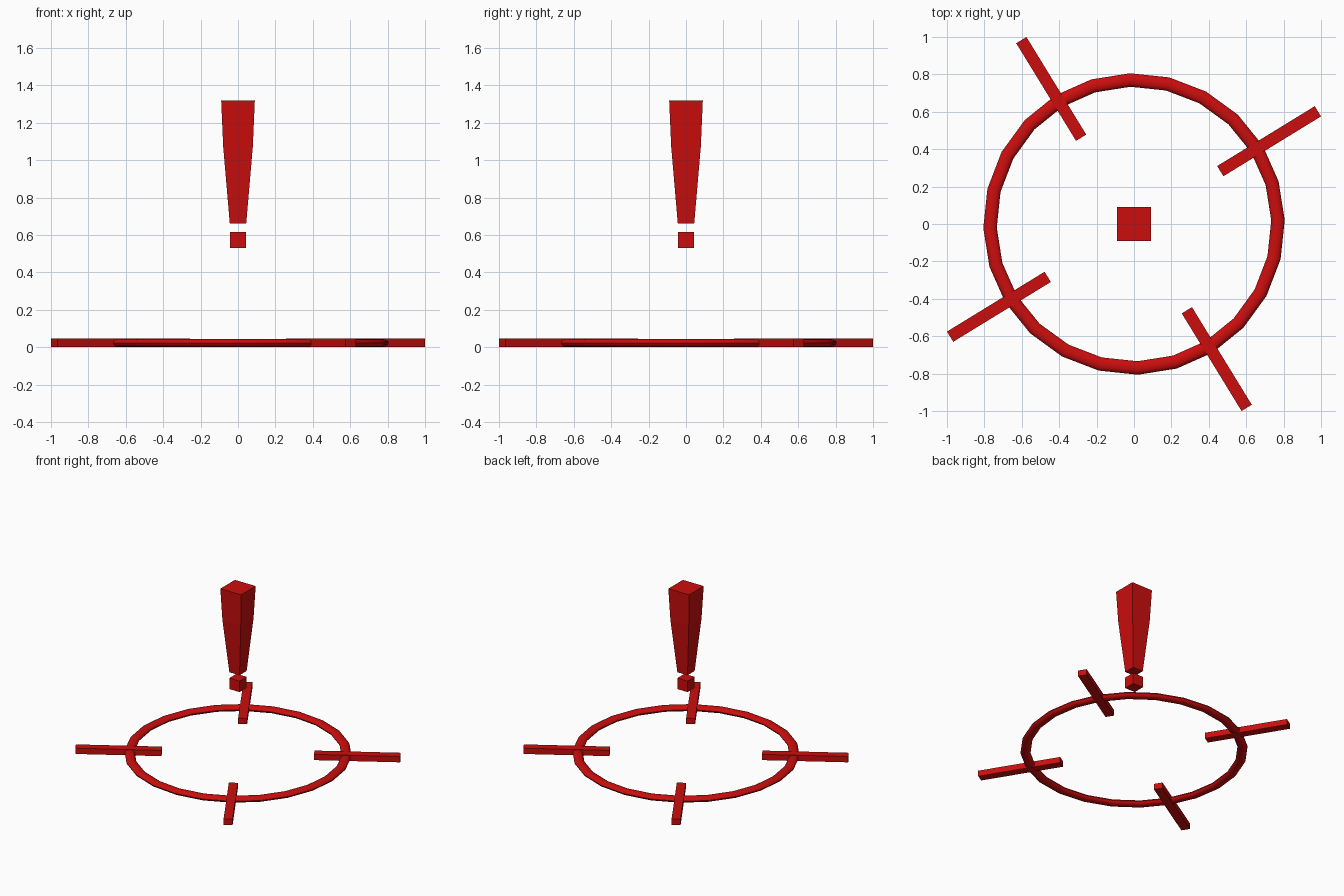
import bpy, bmesh, math
from mathutils import Matrix

cube = bpy.data.objects.get("Cube")
if cube:
    bpy.data.objects.remove(cube, do_unlink=True)

RED = (0.6, 0.004, 0.004, 1.0)
red = bpy.data.materials.new("red")
red.use_nodes = True
red.diffuse_color = RED
red.node_tree.nodes["Principled BSDF"].inputs["Base Color"].default_value = RED

TURN = math.radians(31.5)   # rotation of the whole reticle
HEIGHT = 0.045              # thickness of the reticle


def finish(name, bm):
    bmesh.ops.recalc_face_normals(bm, faces=bm.faces)
    mesh = bpy.data.meshes.new(name)
    bm.to_mesh(mesh)
    bm.free()
    mesh.materials.append(red)
    obj = bpy.data.objects.new(name, mesh)
    bpy.context.collection.objects.link(obj)
    return obj


def square_column(name, profile):
    """Stack of square sections given as (z, half width)."""
    bm = bmesh.new()
    rings = [[bm.verts.new((sx * h, sy * h, z))
              for sx, sy in ((-1, -1), (1, -1), (1, 1), (-1, 1))]
             for z, h in profile]
    for a, b in zip(rings, rings[1:]):
        for i in range(4):
            j = (i + 1) % 4
            bm.faces.new((a[i], a[j], b[j], b[i]))
    bm.faces.new(rings[0][::-1])
    bm.faces.new(rings[-1])
    return finish(name, bm)


# Floating exclamation mark
square_column("mark_stem", [(0.662, 0.044), (1.07, 0.079), (1.32, 0.09)])
square_column("mark_dot", [(0.53, 0.044), (0.616, 0.044)])

# Flattened ring on the ground
bpy.ops.mesh.primitive_torus_add(major_segments=24, minor_segments=12,
                                 major_radius=0.77, minor_radius=0.036)
ring = bpy.context.object
ring.name = "target_ring"
ring.data.transform(Matrix.Translation((0, 0, HEIGHT / 2))
                    @ Matrix.Rotation(TURN, 4, 'Z')
                    @ Matrix.Diagonal((1, 1, 0.6, 1)))
ring.data.materials.append(red)
bpy.ops.object.shade_smooth_by_angle(angle=math.radians(35))

# Four radial bars crossing the ring
for i in range(4):
    bm = bmesh.new()
    bmesh.ops.create_cube(bm, size=1, matrix=(
        Matrix.Rotation(TURN + i * math.pi / 2, 4, 'Z')
        @ Matrix.Translation((0.847, 0, HEIGHT / 2))
        @ Matrix.Diagonal((0.612, 0.064, HEIGHT, 1))))
    finish(f"crosshair_bar_{i + 1}", bm)
